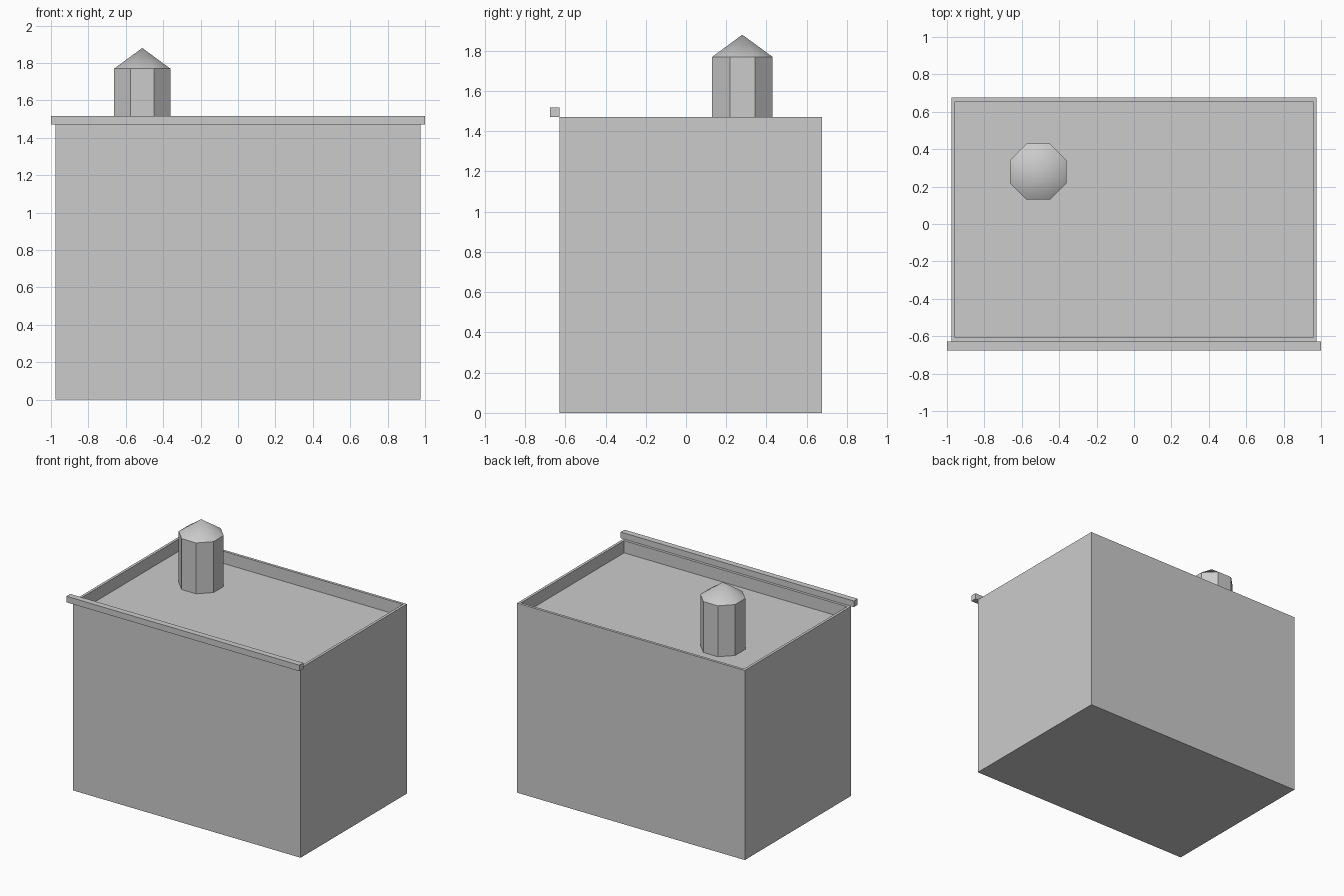
import bpy
import bmesh
import math
from mathutils import Matrix

cube = bpy.data.objects.get("Cube")
if cube:
    bpy.data.objects.remove(cube, do_unlink=True)

grey = bpy.data.materials.new("plain grey")
grey.use_nodes = True
colour = (0.6, 0.6, 0.6, 1)
grey.diffuse_color = colour
grey.node_tree.nodes["Principled BSDF"].inputs["Base Color"].default_value = colour


def finish(bm, name):
    mesh = bpy.data.meshes.new(name)
    bmesh.ops.recalc_face_normals(bm, faces=bm.faces[:])
    bm.to_mesh(mesh)
    bm.free()
    mesh.materials.append(grey)
    obj = bpy.data.objects.new(name, mesh)
    bpy.context.collection.objects.link(obj)
    return obj


def box(low, high):
    bm = bmesh.new()
    size = [b - a for a, b in zip(low, high)]
    centre = [(a + b) / 2 for a, b in zip(low, high)]
    bmesh.ops.create_cube(bm, size=1, matrix=Matrix.Translation(centre) @ Matrix.Diagonal((*size, 1)))
    return bm


FRONT, BACK, SIDE = -0.628, 0.675, 0.977
WALL_TOP, ROOF = 1.47, 1.375
WALL = 0.029

# Building block with a roof sunk behind a thin parapet
bm = box((-SIDE, FRONT, 0), (SIDE, BACK, WALL_TOP))
top = max(bm.faces, key=lambda f: f.calc_center_median().z)
bmesh.ops.inset_region(bm, faces=[top], thickness=WALL)
top = bmesh.ops.extrude_discrete_faces(bm, faces=[top])["faces"][0]
bmesh.ops.translate(bm, verts=top.verts[:], vec=(0, 0, ROOF - WALL_TOP))
finish(bm, "building_walls_and_roof")

# Cornice bar along the front edge
finish(box((-1, -BACK, WALL_TOP), (1, FRONT, WALL_TOP + 0.047)), "front_cornice")

# Eight-sided roof tower with a pointed cap
RADIUS = 0.15 / math.cos(math.pi / 8)
EAVES, TIP = 1.77, 1.88
bm = bmesh.new()
place = Matrix.Translation((-0.512, 0.28, ROOF)) @ Matrix.Rotation(math.pi / 8, 4, "Z")
base = bmesh.ops.create_circle(bm, cap_ends=True, segments=8, radius=RADIUS, matrix=place)
cap = bmesh.ops.extrude_face_region(bm, geom=bm.faces[:])["geom"]
cap_face = next(g for g in cap if isinstance(g, bmesh.types.BMFace))
bmesh.ops.translate(bm, verts=cap_face.verts[:], vec=(0, 0, EAVES - ROOF))
tip = bmesh.ops.poke(bm, faces=[cap_face])["verts"][0]
tip.co.z = TIP
tower = finish(bm, "roof_tower")
bpy.ops.object.select_all(action="DESELECT")
tower.select_set(True)
bpy.context.view_layer.objects.active = tower
bpy.ops.object.shade_smooth_by_angle(angle=math.radians(30))
